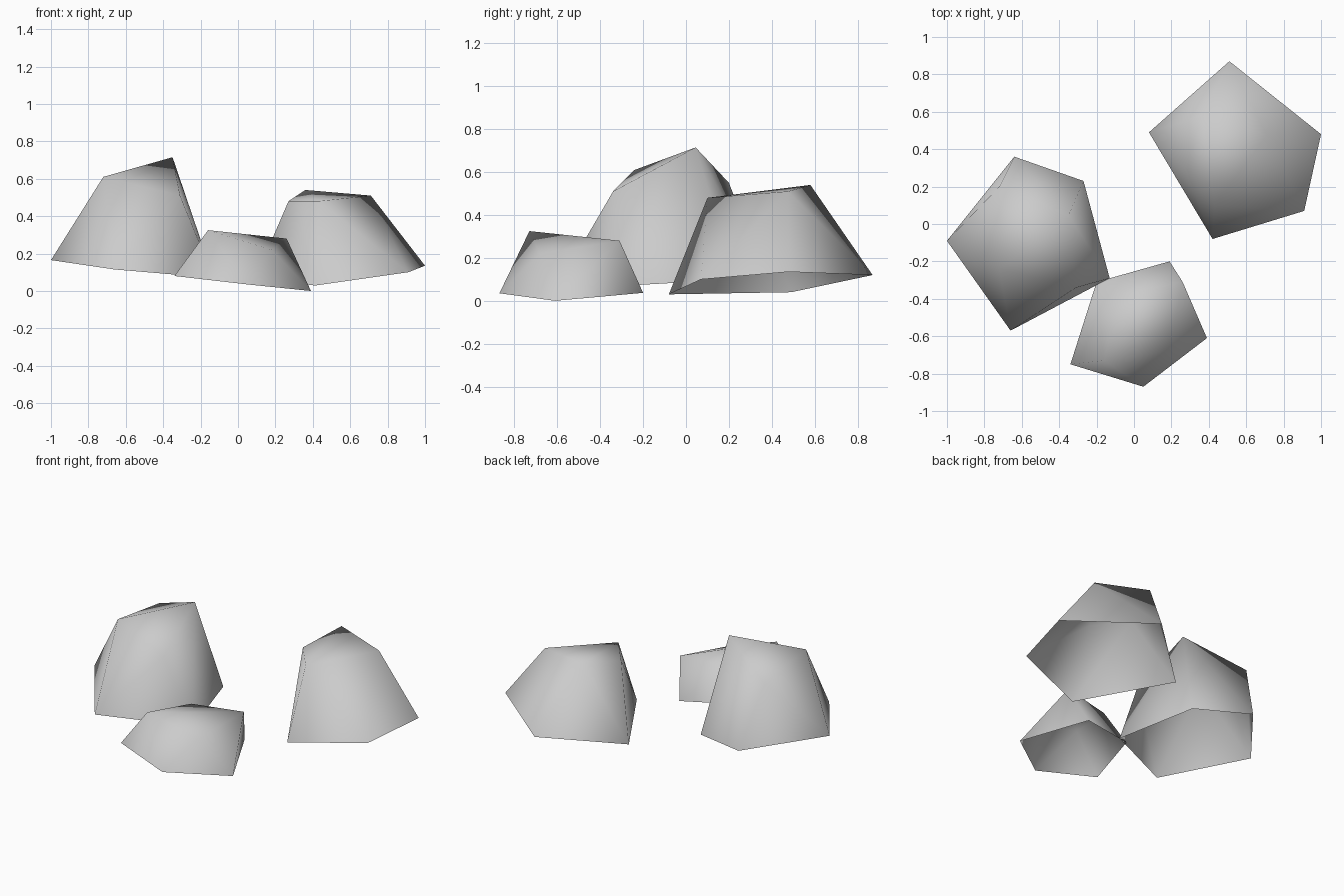
import bpy, bmesh
from mathutils import Vector

cube = bpy.data.objects.get("Cube")
if cube:
    bpy.data.objects.remove(cube, do_unlink=True)

# Single stone colour
stone = bpy.data.materials.new("stone_grey")
stone.use_nodes = True
colour = (0.6, 0.6, 0.6, 1.0)
stone.diffuse_color = colour
stone.node_tree.nodes["Principled BSDF"].inputs["Base Color"].default_value = colour


def make_rock(name, base, crown):
    """Hollow boulder: an open five-cornered base hulled to a four-cornered crown."""
    bm = bmesh.new()
    rim = [bm.verts.new(Vector(corner)) for corner in base]
    for corner in crown:
        bm.verts.new(Vector(corner))
    bmesh.ops.convex_hull(bm, input=bm.verts[:])
    bmesh.ops.recalc_face_normals(bm, faces=bm.faces[:])
    # Open the underside
    underside = [f for f in bm.faces if all(v in rim for v in f.verts)]
    bmesh.ops.delete(bm, geom=underside, context='FACES')
    for face in bm.faces:
        face.smooth = True
    mesh = bpy.data.meshes.new(name)
    bm.to_mesh(mesh)
    bm.free()
    mesh.materials.append(stone)
    rock = bpy.data.objects.new(name, mesh)
    bpy.context.collection.objects.link(rock)


# Tall rock on the -x side
make_rock("tall_rock",
          [(-1, -.09, .165), (-.64, .36, .14), (-.27, .23, .1),
           (-.13, -.29, .07), (-.66, -.57, .115)],
          [(-.72, -.24, .61), (-.72, .2, .55), (-.35, .045, .715), (-.31, -.34, .51)])

# Wide rock at the back on the +x side
make_rock("wide_rock",
          [(.08, .49, .04), (.51, .87, .12), (1, .48, .135),
           (.91, .07, .1), (.42, -.08, .03)],
          [(.36, .58, .54), (.71, .475, .51), (.27, .3, .48), (.43, .1, .48)])

# Small rock at the front
make_rock("small_rock",
          [(-.34, -.75, .08), (.05, -.87, .035), (.39, -.61, 0),
           (.19, -.2, .037), (-.2, -.31, .076)],
          [(-.16, -.73, .325), (.26, -.31, .28), (-.08, -.38, .27), (.18, -.68, .22)])
